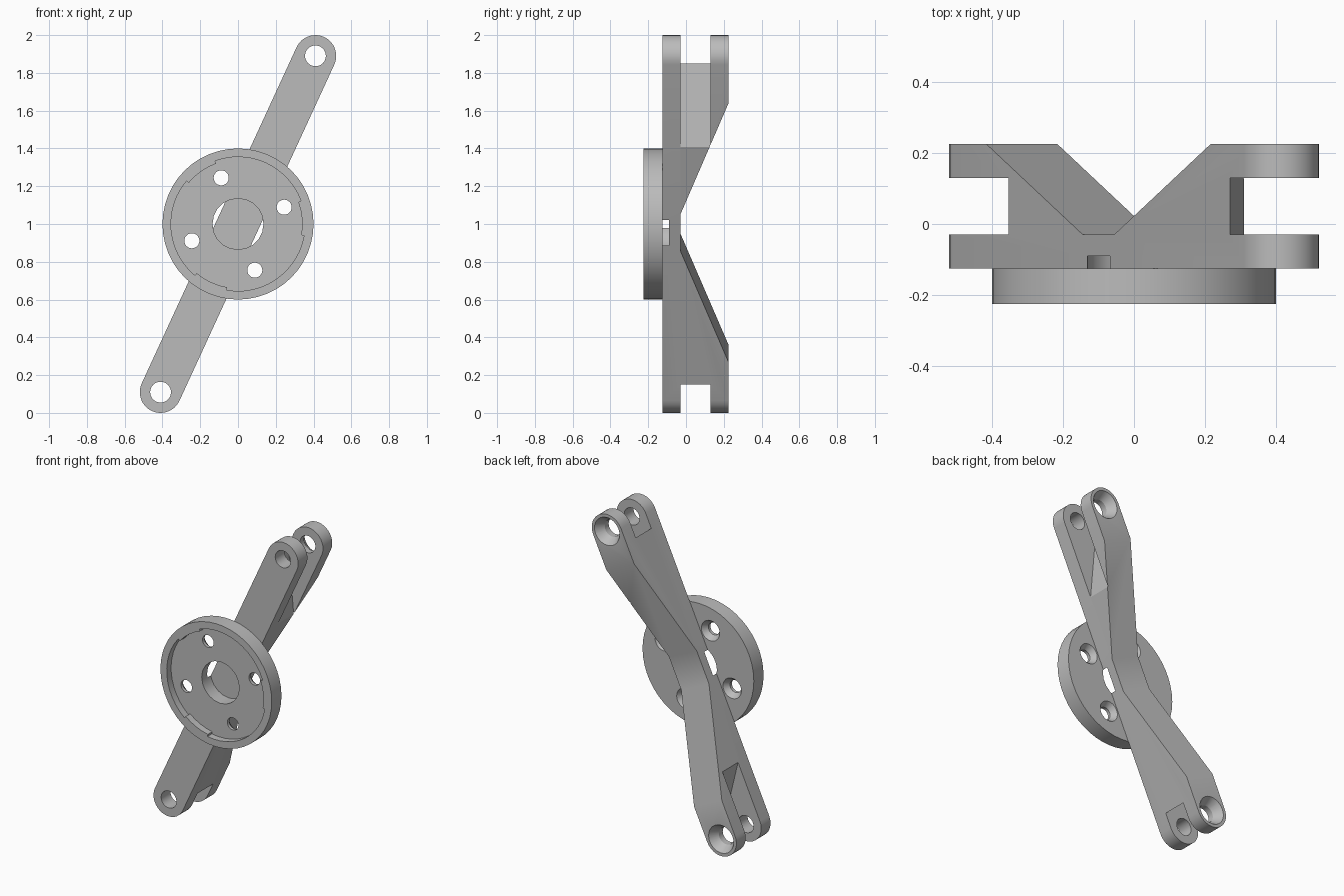
import bpy, bmesh
from math import cos, sin, pi, radians, atan2
from mathutils import Matrix, Vector

if "Cube" in bpy.data.objects:
    bpy.data.objects.remove(bpy.data.objects["Cube"], do_unlink=True)

GREY = bpy.data.materials.new("plain grey")
GREY.use_nodes = True
GREY.diffuse_color = (0.5, 0.5, 0.5, 1)
GREY.node_tree.nodes["Principled BSDF"].inputs["Base Color"].default_value = (0.5, 0.5, 0.5, 1)

MID = Vector((0, 0, 1))               # centre of the hub
TILT = atan2(0.89, 0.41)              # lean of the arm
REACH, HALF_WIDTH = 0.98, 0.11
FRONT, BACK = -0.125, 0.225           # depth range of the arm
TURN = Matrix.Translation(MID) @ Matrix.Rotation(-TILT, 4, 'Y')


def loft(name, rings, matrix=None):
    """Solid skinned through matching rings of points, with capped ends."""
    bm = bmesh.new()
    loops = [[bm.verts.new(p) for p in ring] for ring in rings]
    for a, b in zip(loops, loops[1:]):
        for i in range(len(a)):
            j = (i + 1) % len(a)
            bm.faces.new((a[i], a[j], b[j], b[i]))
    bm.faces.new(loops[0])
    bm.faces.new(loops[-1])
    bmesh.ops.recalc_face_normals(bm, faces=bm.faces)
    mesh = bpy.data.meshes.new(name)
    bm.to_mesh(mesh)
    bm.free()
    mesh.materials.append(GREY)
    ob = bpy.data.objects.new(name, mesh)
    bpy.context.collection.objects.link(ob)
    if matrix:
        mesh.transform(matrix)
    return ob


def prism(name, outline, y0, y1, matrix=None):
    return loft(name, [[(x, y, z) for x, z in outline] for y in (y0, y1)], matrix)


def turned(name, x, z, profile, sides=32):
    """Round solid along y from (radius, y) pairs."""
    angles = [2 * pi * i / sides for i in range(sides)]
    return loft(name, [[(x + r * cos(a), y, z + r * sin(a)) for a in angles]
                       for r, y in profile])


def cut(ob, cutters):
    for c in cutters:
        c.hide_render = True
        m = ob.modifiers.new("cut", 'BOOLEAN')
        m.operation, m.solver, m.object = 'DIFFERENCE', 'EXACT', c
    bpy.context.view_layer.update()
    done = bpy.data.meshes.new_from_object(ob.evaluated_get(bpy.context.evaluated_depsgraph_get()))
    ob.modifiers.clear()
    ob.data = done
    for c in cutters:
        bpy.data.objects.remove(c, do_unlink=True)


def bore():
    return turned("bore_cutter", 0, 1, [(0.135, -0.4), (0.135, -0.09)], 20)


# Arm: round-ended bar
outline = []
for side in (1, -1):
    for i in range(17):
        a = -pi / 2 + pi * i / 16
        outline.append((side * (REACH + HALF_WIDTH * cos(a)), side * HALF_WIDTH * sin(a)))
arm = prism("crank_arm", outline, FRONT, BACK, TURN)

# Wide valley across the back of the arm
valley = [(-0.795, 0.241), (-0.105, -0.03), (0.105, -0.03), (0.795, 0.241)]
cutters = [loft("valley_cutter", [[(u, y, w) for u, y in valley] for w in (-0.3, 0.3)], TURN)]

# Fork slots with slanted ends
slots = [[(0.318, 1.31), (0.257, 2.0), (0.257, 2.2), (0.8, 2.2), (0.8, 1.31)],
         [(-0.371, 0.57), (-0.234, 0.0), (-0.234, -0.2), (-0.8, -0.2), (-0.8, 0.57)]]
cutters += [prism("slot_cutter", s, -0.03, 0.13) for s in slots]

# Pin holes, flared at the back
for side in (1, -1):
    x, z = side * REACH * cos(TILT), 1 + side * REACH * sin(TILT)
    cutters.append(turned("pin_cutter", x, z, [(0.055, -0.4), (0.055, 0.17),
                                               (0.09, BACK), (0.09, 0.4)]))
cut(arm, cutters + [bore()])

# Hub disc with a shallow recess that keeps three tabs
disc = turned("hub_disc", 0, 1, [(0.4, -0.225), (0.4, FRONT)], 48)
rim = []
for k in range(3):
    start = 20 + 120 * k
    for r, a0, a1, n in ((0.355, start, start + 90, 12), (0.34, start + 90, start + 120, 4)):
        for i in range(n + 1):
            a = radians(a0 + (a1 - a0) * i / n)
            rim.append((r * cos(a), 1 + r * sin(a)))
cutters = [prism("recess_cutter", rim, -0.4, -0.18), bore()]

# Four screw holes, countersunk at the back
for k in range(4):
    a = radians(20 + 90 * k)
    cutters.append(turned("screw_cutter", 0.26 * cos(a), 1 + 0.26 * sin(a),
                          [(0.04, -0.4), (0.04, -0.16), (0.066, FRONT), (0.066, 0)], 24))
cut(disc, cutters)

# Smooth round walls, crisp edges
for ob in (arm, disc):
    bpy.ops.object.select_all(action='DESELECT')
    ob.select_set(True)
    bpy.context.view_layer.objects.active = ob
    bpy.ops.object.shade_smooth_by_angle(angle=radians(22))
